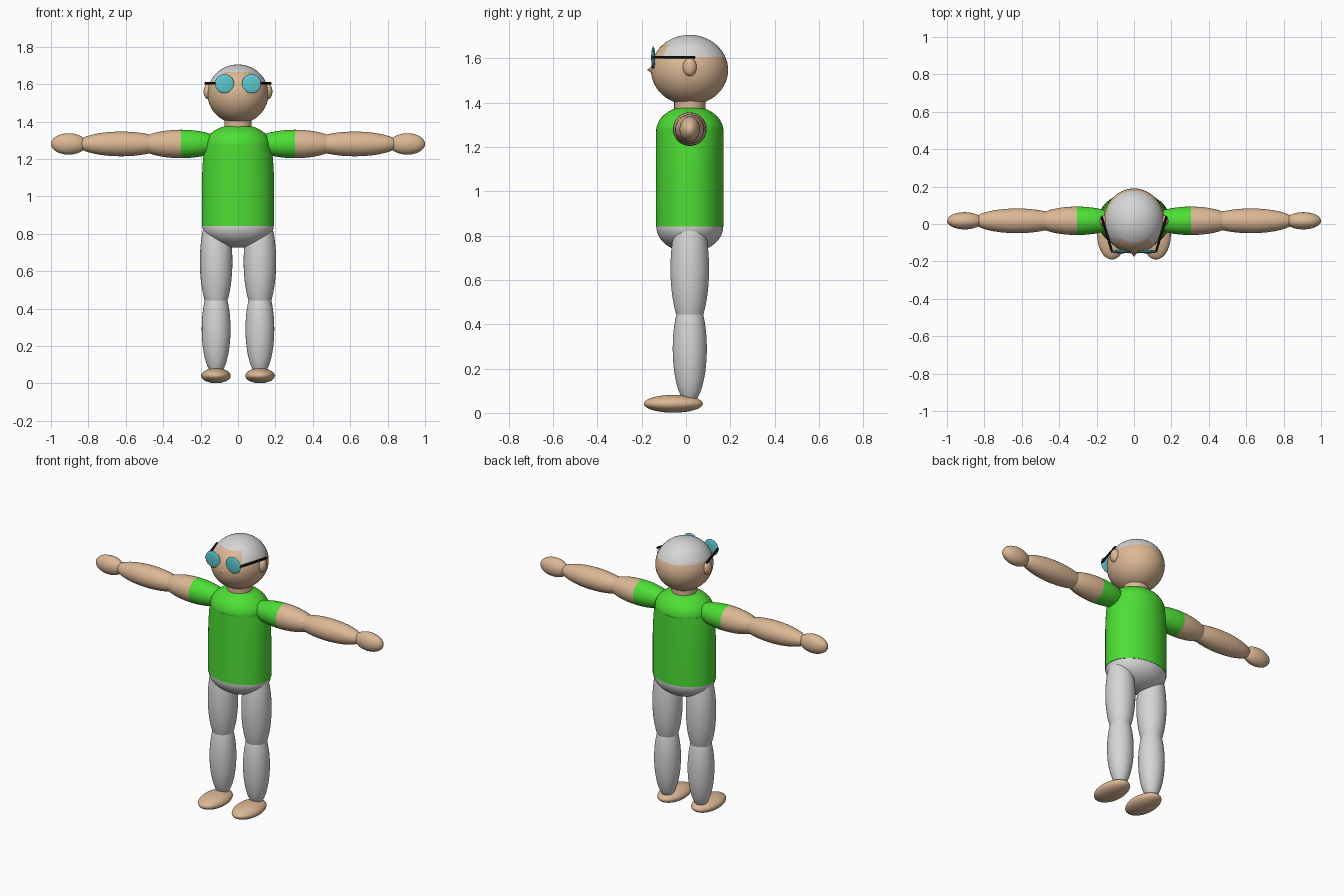
import bpy, bmesh, math
from mathutils import Vector, Matrix

if "Cube" in bpy.data.objects:
    bpy.data.objects.remove(bpy.data.objects["Cube"])

CY = 0.017  # depth of the body axis


def mat(name, rgb):
    m = bpy.data.materials.new(name)
    m.diffuse_color = (*rgb, 1)
    m.use_nodes = True
    m.node_tree.nodes["Principled BSDF"].inputs["Base Color"].default_value = m.diffuse_color
    return m


SKIN = mat("skin", (0.72, 0.48, 0.30))
GREEN = mat("shirt green", (0.075, 0.74, 0.035))
GREY = mat("light grey", (0.67, 0.67, 0.67))
TEAL = mat("lens teal", (0.11, 0.58, 0.62))
BLACK = mat("black", (0.005, 0.005, 0.005))


def finish(bm, name, *mats):
    bmesh.ops.recalc_face_normals(bm, faces=bm.faces)
    me = bpy.data.meshes.new(name)
    bm.to_mesh(me)
    bm.free()
    ob = bpy.data.objects.new(name, me)
    bpy.context.collection.objects.link(ob)
    for m in mats:
        me.materials.append(m)
    bpy.context.view_layer.objects.active = ob
    bpy.ops.object.select_all(action='DESELECT')
    ob.select_set(True)
    bpy.ops.object.shade_smooth_by_angle(angle=math.radians(35))
    return ob


def ball(loc, rad, cuts=(), rule=None):
    """Ellipsoid, cut along planes, faces coloured by a rule on their centre."""
    bm = bmesh.new()
    bmesh.ops.create_uvsphere(bm, u_segments=48, v_segments=28, radius=1)
    bmesh.ops.transform(bm, verts=bm.verts,
                        matrix=Matrix.Translation(loc) @ Matrix.Diagonal((*rad, 1)))
    for co, no in cuts:
        bmesh.ops.bisect_plane(bm, geom=bm.verts[:] + bm.edges[:] + bm.faces[:],
                               plane_co=co, plane_no=no, dist=1e-5)
    if rule:
        for f in bm.faces:
            f.material_index = rule(f.calc_center_median())
    return bm


def lathe(name, rings, m):
    """Closed stack of elliptical rings (z, rx, ry) around the body axis."""
    bm = bmesh.new()
    n = 64
    loops = [[bm.verts.new((rx * math.cos(2 * math.pi * i / n),
                            CY + ry * math.sin(2 * math.pi * i / n), z))
              for i in range(n)] for z, rx, ry in rings]
    for a, b in zip(loops, loops[1:]):
        for i in range(n):
            j = (i + 1) % n
            bm.faces.new((a[i], a[j], b[j], b[i]))
    bm.faces.new(loops[0])
    bm.faces.new(loops[-1])
    return finish(bm, name, m)


# Torso, shoulders, hips and neck
lathe("shirt_body", [(0.84, 0.193, 0.153), (1.08, 0.193, 0.153), (1.16, 0.190, 0.153),
                     (1.22, 0.185, 0.153), (1.27, 0.178, 0.153)], GREEN)
finish(ball((0, CY, 1.27), (0.177, 0.152, 0.115)), "shoulders", GREEN)
finish(ball((0, CY, 0.84), (0.19, 0.151, 0.115)), "hips", GREY)
lathe("neck", [(1.34, 0.073, 0.07), (1.43, 0.073, 0.07)], SKIN)

# Head with painted hair and a notch of forehead
HC = Vector((0, CY - 0.001, 1.547))
ANG = math.radians(40)


def hair(c):
    forehead = c.z < 1.664 and abs(math.atan2(c.x, HC.y - c.y)) < ANG
    return 1 if c.z > 1.605 and not forehead else 0


cuts = [((0, 0, 1.605), (0, 0, 1)), ((0, 0, 1.664), (0, 0, 1))]
cuts += [(HC, (math.cos(ANG), s * math.sin(ANG), 0)) for s in (-1, 1)]
finish(ball(HC, (0.163, 0.174, 0.158), cuts, hair), "head", SKIN, GREY)

# Nose
bm = bmesh.new()
bmesh.ops.create_cone(bm, cap_ends=True, segments=32, radius1=0.045, radius2=0.0, depth=0.07,
                      matrix=Matrix.Translation((0, -0.142, 1.547)) @ Matrix.Rotation(math.pi / 2, 4, 'X'))
finish(bm, "nose", SKIN)

for s, side in ((-1, "right"), (1, "left")):
    # Arm with short sleeve
    finish(ball((s * 0.305, CY, 1.28), (0.225, 0.076, 0.076),
                [((s * 0.305, 0, 0), (1, 0, 0))], lambda c: 1 if abs(c.x) < 0.305 else 0),
           side + "_upper_arm", SKIN, GREEN)
    finish(ball((s * 0.625, CY, 1.28), (0.235, 0.066, 0.066)), side + "_forearm", SKIN)
    finish(ball((s * 0.905, CY, 1.28), (0.095, 0.046, 0.057)), side + "_hand", SKIN)
    # Leg and foot
    finish(ball((s * 0.117, CY, 0.65), (0.087, 0.087, 0.29)), side + "_thigh", GREY)
    finish(ball((s * 0.117, CY, 0.29), (0.077, 0.077, 0.25)), side + "_shin", GREY)
    finish(ball((s * 0.118, -0.057, 0.041), (0.079, 0.133, 0.040)), side + "_foot", SKIN)
    # Ear
    finish(ball((s * 0.16, CY, 1.56), (0.024, 0.031, 0.041)), side + "_ear", SKIN)
    # Glasses lens and temple bar
    finish(ball((s * 0.072, -0.148, 1.602), (0.051, 0.009, 0.051)), side + "_lens", TEAL)
    a, b = Vector((s * 0.117, -0.15, 1.604)), Vector((s * 0.174, 0.04, 1.604))
    d = b - a
    bm = bmesh.new()
    bmesh.ops.create_cone(bm, cap_ends=True, segments=12, radius1=0.0065, radius2=0.0065,
                          depth=d.length, matrix=Matrix.Translation((a + b) / 2)
                          @ d.to_track_quat('Z', 'Y').to_matrix().to_4x4())
    finish(bm, side + "_temple_bar", BLACK)
